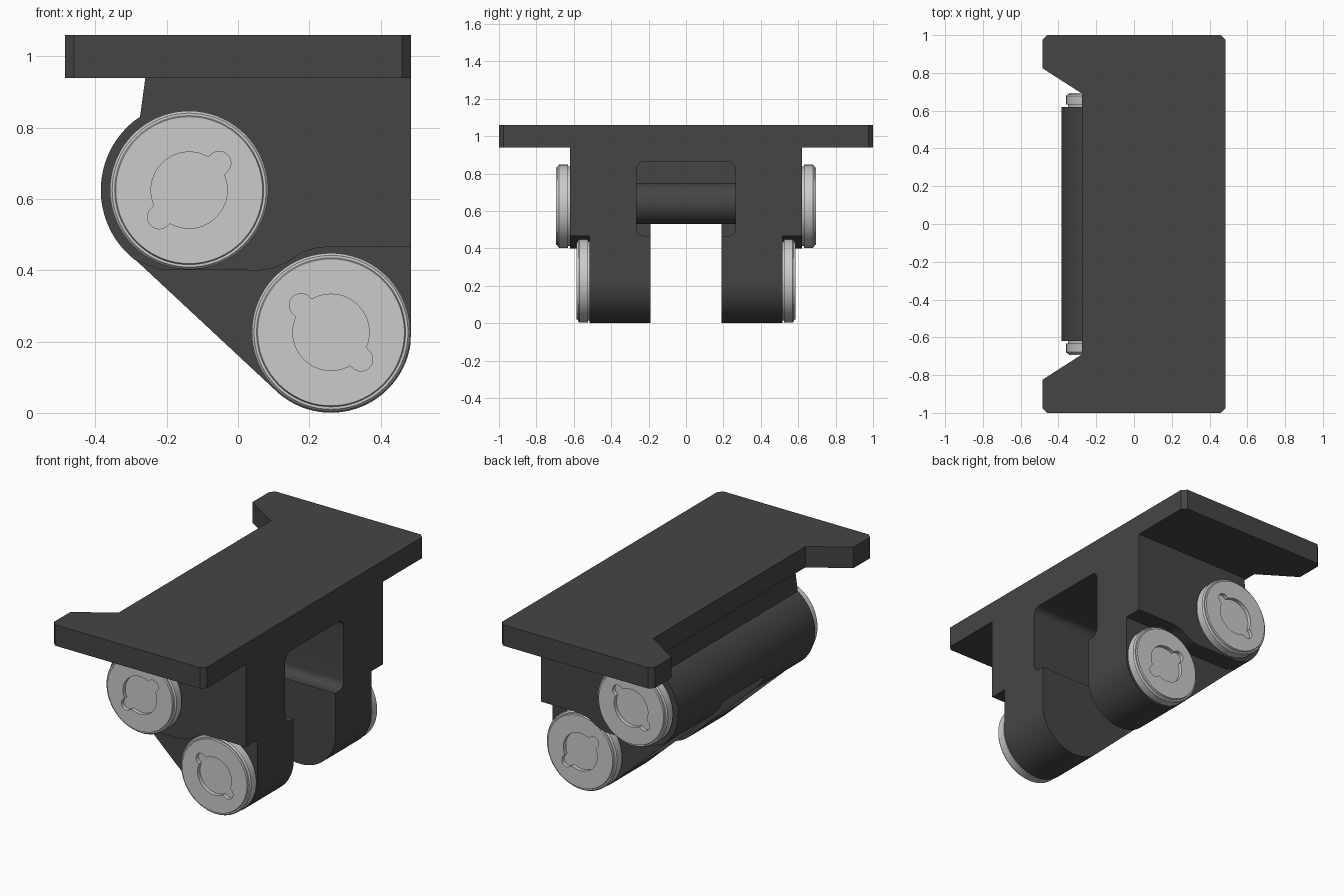
import bpy, bmesh, math
from mathutils import Matrix, Vector

if "Cube" in bpy.data.objects:
    bpy.data.objects.remove(bpy.data.objects["Cube"])

dark = bpy.data.materials.new("dark_metal")
dark.diffuse_color = (0.06, 0.06, 0.06, 1)
dark.use_nodes = True
dark.node_tree.nodes["Principled BSDF"].inputs["Base Color"].default_value = dark.diffuse_color


def finish(bm, name, mat=None):
    bmesh.ops.remove_doubles(bm, verts=bm.verts, dist=1e-5)
    bmesh.ops.recalc_face_normals(bm, faces=bm.faces)
    me = bpy.data.meshes.new(name)
    bm.to_mesh(me)
    bm.free()
    ob = bpy.data.objects.new(name, me)
    bpy.context.collection.objects.link(ob)
    if mat:
        me.materials.append(mat)
    return ob


def extrude(name, pts, lo, hi, axis, mat=None):
    """Extrude a 2D outline along y (x,z points), z (x,y) or x (y,z)."""
    place = {"y": lambda a, b: (a, lo, b), "z": lambda a, b: (a, b, lo),
             "x": lambda a, b: (lo, a, b)}[axis]
    bm = bmesh.new()
    face = bm.faces.new([bm.verts.new(place(a, b)) for a, b in pts])
    ext = bmesh.ops.extrude_face_region(bm, geom=[face])["geom"]
    step = Vector([hi - lo if c == axis else 0 for c in "xyz"])
    bmesh.ops.translate(bm, vec=step, verts=[v for v in ext if isinstance(v, bmesh.types.BMVert)])
    return finish(bm, name, mat)


def arc(cx, cz, r, a0, a1, n):
    return [(cx + r * math.cos(math.radians(a0 + (a1 - a0) * i / n)),
             cz + r * math.sin(math.radians(a0 + (a1 - a0) * i / n))) for i in range(n + 1)]


def rounded_rect(w, z0, z1, r):
    return (arc(w - r, z1 - r, r, 0, 90, 8) + arc(r - w, z1 - r, r, 90, 180, 8)
            + arc(r - w, z0 + r, r, 180, 270, 8) + arc(w - r, z0 + r, r, 270, 360, 8))


def boolean(ob, tool, op):
    mod = ob.modifiers.new("bool", "BOOLEAN")
    mod.operation, mod.object, mod.solver = op, tool, "EXACT"
    bpy.context.view_layer.objects.active = ob
    bpy.ops.object.modifier_apply(modifier=mod.name)
    bpy.data.objects.remove(tool)


def smooth(ob):
    bpy.ops.object.select_all(action="DESELECT")
    ob.select_set(True)
    bpy.context.view_layer.objects.active = ob
    bpy.ops.object.shade_smooth_by_angle(angle=math.radians(30))


UP = (-0.137, 0.625)   # upper pin centre (x, z)
LOW = (0.261, 0.226)   # lower pin centre

# Top plate with the notched left edge
half = [(0.46, 1.0), (-0.46, 1.0), (-0.485, 0.975), (-0.485, 0.825), (-0.275, 0.69)]
plate = [(0.485, 0.975)] + half + [(x, -y) for x, y in reversed(half)] + [(0.485, -0.975)]
extrude("top_plate", plate, 0.94, 1.06, "z", dark)

# Wide upper body wrapping the upper pin
body = extrude("bracket_body",
               [(0.485, 0.94), (-0.26, 0.94), (-0.275, 0.83)]
               + arc(*UP, 0.248, 126, 232, 32)
               + [(-0.22, 0.402), (0.06, 0.4), (0.10, 0.406), (0.14, 0.424), (0.18, 0.45),
                  (0.22, 0.463), (0.27, 0.467), (0.485, 0.467)], -0.62, 0.62, "y", dark)

# Narrower lower lugs, tangent to both pins
lugs = extrude("lugs", [(0.485, 0.7), (-0.2, 0.7)] + arc(*UP, 0.246, 180, 225, 12)
               + arc(*LOW, 0.2255, 225, 352, 36) + [(0.485, LOW[1])], -0.515, 0.515, "y")
boolean(body, lugs, "UNION")

# Slot between the lugs, and the wider pocket opening on the right
boolean(body, extrude("slot", [(-0.19, -0.1), (0.19, -0.1), (0.19, 0.53), (-0.19, 0.53)],
                      -0.6, 0.6, "x"), "DIFFERENCE")
boolean(body, extrude("pocket", rounded_rect(0.265, 0.465, 0.865, 0.045), -0.25, 0.6, "x"),
        "DIFFERENCE")
smooth(body)

# Shaft visible across the pocket
smooth(extrude("pin_shaft", arc(UP[0], 0.64, 0.11, 0, 352.5, 47), -0.3, 0.3, "y", dark))


def key_outline(cx, cz, angle, r=0.107, d=0.113, lobe=0.033):
    """Circle with two opposite round lobes."""
    pts = []
    for i in range(180):
        t = math.radians(i * 2)
        p = t - math.radians(angle)
        c, s = abs(math.cos(p)), math.sin(p)
        disc = lobe ** 2 - (d * s) ** 2
        q = max(r, d * c + math.sqrt(disc)) if disc > 0 else r
        pts.append((cx + q * math.cos(t), cz + q * math.sin(t)))
    return pts


def pin_head(name, centre, y, angle):
    """Stepped disc turned about y, with a keyed recess; mirrored to the back."""
    prof = [(0, 0.02), (0.212, 0.02), (0.212, -0.012), (0.2225, -0.012), (0.2225, -0.058),
            (0.216, -0.066), (0.209, -0.066), (0.206, -0.074), (0, -0.074)]
    bm = bmesh.new()
    vs = [bm.verts.new((r, h, 0)) for r, h in prof]
    es = [bm.edges.new(p) for p in zip(vs, vs[1:])]
    bmesh.ops.spin(bm, geom=vs + es, cent=(0, 0, 0), axis=(0, 1, 0),
                   angle=math.tau, steps=72)
    bm.transform(Matrix.Translation((centre[0], -y, centre[1])))
    ob = finish(bm, name)
    boolean(ob, extrude("key", key_outline(*centre, angle), -y - 0.1, -y - 0.052, "y"),
            "DIFFERENCE")
    smooth(ob)
    mir = ob.modifiers.new("mirror", "MIRROR")
    mir.use_axis = (False, True, False)
    mir.use_mirror_merge = False


# Pin heads, front and back
pin_head("upper_pin_heads", UP, 0.62, 42)
pin_head("lower_pin_heads", LOW, 0.512, 138)
